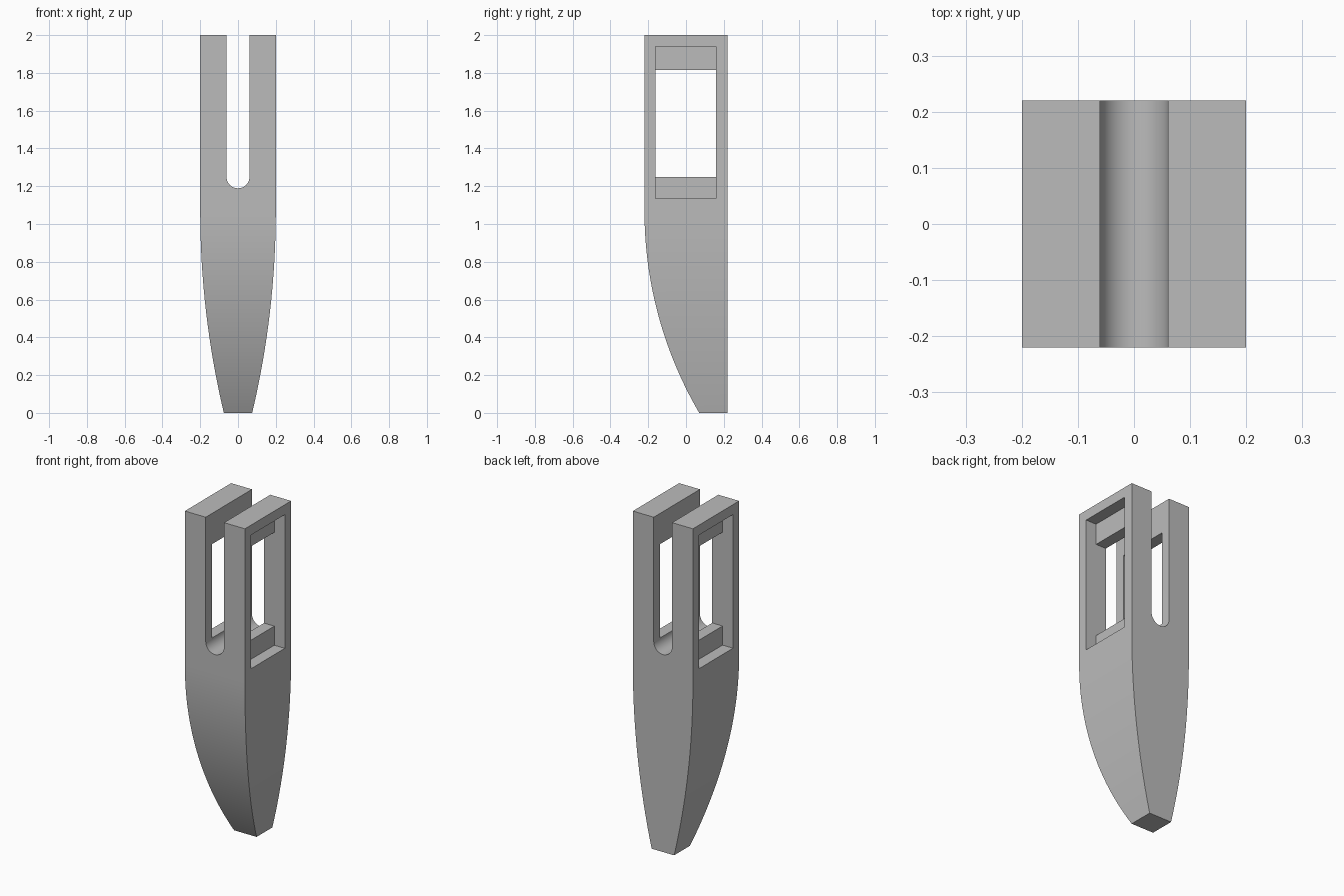
import bpy, bmesh, math

if "Cube" in bpy.data.objects:
    bpy.data.objects.remove(bpy.data.objects["Cube"], do_unlink=True)

grey = bpy.data.materials.new("plain grey")
grey.use_nodes = True
colour = (0.5, 0.5, 0.5, 1)
grey.diffuse_color = colour
grey.node_tree.nodes["Principled BSDF"].inputs["Base Color"].default_value = colour

W, BACK, FRONT = 0.2, 0.22, -0.22     # half width and depth limits
TOP, BEND = 2.0, 1.07                 # full height, start of the taper


def loft(name, rings):
    """Solid skinned through rings of equal point count."""
    bm = bmesh.new()
    loops = [[bm.verts.new(p) for p in ring] for ring in rings]
    n = len(loops[0])
    for a, b in zip(loops, loops[1:]):
        for i in range(n):
            j = (i + 1) % n
            bm.faces.new((a[i], a[j], b[j], b[i]))
    bm.faces.new(loops[0])
    bm.faces.new(loops[-1])
    bmesh.ops.recalc_face_normals(bm, faces=bm.faces)
    mesh = bpy.data.meshes.new(name)
    bm.to_mesh(mesh)
    bm.free()
    mesh.materials.append(grey)
    obj = bpy.data.objects.new(name, mesh)
    bpy.context.collection.objects.link(obj)
    return obj


def box(name, x, y, z):
    return loft(name, [[(x[0], y[0], h), (x[1], y[0], h),
                        (x[1], y[1], h), (x[0], y[1], h)] for h in z])


def arc_inset(z, inset):
    """Inward offset of a circular arc tangent to the straight wall at BEND."""
    radius = (BEND ** 2 + inset ** 2) / (2 * inset)
    drop = max(BEND - z, 0)
    return radius - math.sqrt(radius ** 2 - drop ** 2)


# Tapered body: curved front and sides, flat back
steps = 32
heights = [BEND * i / steps for i in range(steps + 1)] + [TOP]
rings = []
for z in heights:
    w = W - arc_inset(z, 0.125)
    f = FRONT + arc_inset(z, 0.29)
    rings.append([(-w, f, z), (w, f, z), (w, BACK, z), (-w, BACK, z)])
body = loft("forked_body", rings)

# Round-bottomed slot through front and back
r, slot_z = 0.061, 1.25
profile = [(r, TOP + 0.1)]
for i in range(25):
    a = -math.pi * i / 24
    profile.append((r * math.cos(a), slot_z + r * math.sin(a)))
profile.append((-r, TOP + 0.1))
cutters = [loft("slot_cutter", [[(x, y, z) for x, z in profile] for y in (-0.5, 0.5)])]

# Side windows with a stepped recess on each outer face
span = (-0.162, 0.16)
cutters.append(box("window_cutter", (-0.5, 0.5), span, (1.25, 1.815)))
for side, name in ((1, "left"), (-1, "right")):
    cutters.append(box(name + "_recess_cutter", (side * 0.13, side * 0.5), span, (1.135, 1.94)))

bpy.context.view_layer.objects.active = body
for cutter in cutters:
    mod = body.modifiers.new(cutter.name, "BOOLEAN")
    mod.object = cutter
    mod.operation = "DIFFERENCE"
    mod.solver = "EXACT"
    bpy.ops.object.modifier_apply(modifier=mod.name)
    bpy.data.objects.remove(cutter, do_unlink=True)

bpy.ops.object.select_all(action="DESELECT")
body.select_set(True)
bpy.ops.object.shade_smooth_by_angle(angle=math.radians(30))
